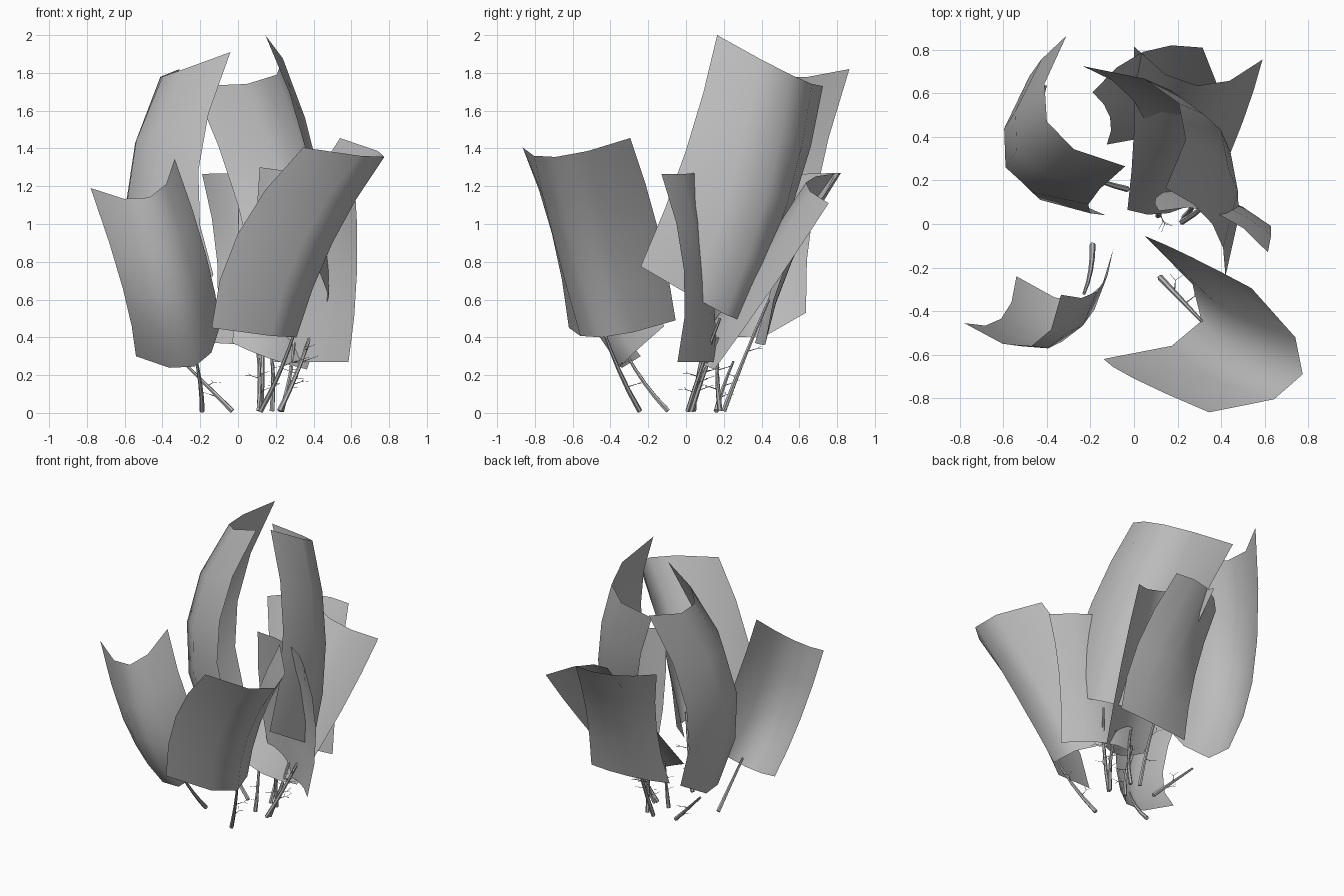
import bpy
import bmesh
import math
import random
from mathutils import Vector

random.seed(4)
if "Cube" in bpy.data.objects:
    bpy.data.objects.remove(bpy.data.objects["Cube"], do_unlink=True)

# One plain grey for everything
grey = bpy.data.materials.new("plain_grey")
grey.use_nodes = True
colour = (0.5, 0.5, 0.5, 1)
grey.diffuse_color = colour
grey.node_tree.nodes["Principled BSDF"].inputs["Base Color"].default_value = colour


def quadratic(start, middle, end, t):
    """Point on the smooth curve that passes through three given points."""
    return (start * (1 - t) * (1 - 2 * t)
            + middle * 4 * t * (1 - t)
            + end * t * (2 * t - 1))


def finish(mesh_data, name, angle):
    """Turn a bmesh into a shaded object with the shared material."""
    mesh = bpy.data.meshes.new(name)
    mesh_data.to_mesh(mesh)
    mesh_data.free()
    mesh.materials.append(grey)
    item = bpy.data.objects.new(name, mesh)
    bpy.context.collection.objects.link(item)
    bpy.ops.object.select_all(action='DESELECT')
    item.select_set(True)
    bpy.context.view_layer.objects.active = item
    bpy.ops.object.shade_smooth_by_angle(angle=math.radians(angle))
    return item


def leaf(name, near_edge, midrib, far_edge, columns=4, rows=4):
    """Curled sheet lofted across two edges and a midrib, each tip to base."""
    ribs = [[Vector(p) for p in path] for path in (near_edge, midrib, far_edge)]
    bm = bmesh.new()
    grid = []
    for row in range(rows + 1):
        across = [quadratic(*path, row / rows) for path in ribs]
        grid.append([bm.verts.new(quadratic(*across, col / columns))
                     for col in range(columns + 1)])
    for upper, lower in zip(grid, grid[1:]):
        for col in range(columns):
            bm.faces.new((upper[col], lower[col], lower[col + 1], upper[col + 1]))
    return finish(bm, name, 80)


def tube(bm, path, thick, thin, sides=6):
    """Tapering round tube along a list of points, closed at both ends."""
    rings = []
    for i, centre in enumerate(path):
        ahead = path[min(i + 1, len(path) - 1)] - path[max(i - 1, 0)]
        turn = ahead.to_track_quat('Z', 'Y')
        radius = thick + (thin - thick) * i / (len(path) - 1)
        rings.append([bm.verts.new(centre + turn @ Vector(
            (radius * math.cos(math.tau * k / sides),
             radius * math.sin(math.tau * k / sides), 0)))
            for k in range(sides)])
    for low, high in zip(rings, rings[1:]):
        for k in range(sides):
            n = (k + 1) % sides
            bm.faces.new((low[k], low[n], high[n], high[k]))
    bm.faces.new(rings[0][::-1])
    bm.faces.new(rings[-1])


def stem(name, base, tip, twigs=2):
    """Slightly bowed stalk with fine forked twigs."""
    base, tip = Vector(base), Vector(tip)
    bow = (base + tip) / 2 + Vector((0.01, -0.01, -0.01))
    bm = bmesh.new()
    tube(bm, [quadratic(base, bow, tip, i / 4) for i in range(5)], 0.014, 0.007)
    for i in range(twigs):
        root = quadratic(base, bow, tip, 0.3 + 0.5 * i / twigs)
        heading = random.uniform(0, math.tau)
        out = Vector((math.cos(heading), math.sin(heading), 0.3)) * 0.055
        elbow = root + out
        tube(bm, [root, elbow], 0.003, 0.0015, 4)
        for bend in (-0.6, 0.5):
            side = Vector((-out.y, out.x, 0.01)) * bend
            tube(bm, [elbow, elbow + out * 0.5 + side], 0.0015, 0.001, 3)
    return finish(bm, name, 40)


# Two broad leaves at the front
leaf("front_right_leaf",
     near_edge=[(-.78, -.455, 1.19), (-.61, -.435, .66), (-.54, -.24, .3)],
     midrib=[(-.47, -.56, 1.14), (-.33, -.54, .62), (-.23, -.35, .245)],
     far_edge=[(-.335, -.325, 1.345), (-.17, -.31, .84), (-.095, -.115, .46)])
leaf("front_left_leaf",
     near_edge=[(.345, -.865, 1.405), (0, -.71, .95), (-.14, -.62, .45)],
     midrib=[(.775, -.69, 1.355), (.5, -.6, .9), (.31, -.445, .4)],
     far_edge=[(.54, -.295, 1.455), (.26, -.15, .98), (.05, -.055, .49)])

# Two tall leaves that arch over the middle
leaf("tall_right_leaf",
     near_edge=[(-.04, .265, 1.91), (-.21, .09, 1.28), (-.13, .04, .73)],
     midrib=[(-.4, .47, 1.78), (-.59, .26, 1.1), (-.43, .25, .4)],
     far_edge=[(-.31, .865, 1.82), (-.48, .68, 1.12), (-.4, .635, .53)])
leaf("tall_left_leaf",
     near_edge=[(.145, .165, 2), (.36, 0, 1.39), (.42, -.24, .775)],
     midrib=[(.205, .555, 1.79), (.4, .43, 1.15), (.45, .21, .52)],
     far_edge=[(-.235, .725, 1.73), (0, .565, 1.1), (.11, .28, .52)])

# Lower leaves on the left and at the back
leaf("low_left_leaf",
     near_edge=[(.615, -.13, 1.265), (.63, -.01, .75), (.585, -.045, .27)],
     midrib=[(.38, .05, 1.27), (.38, .12, .75), (.38, .13, .27)],
     far_edge=[(.115, .06, 1.3), (.1, .12, .75), (.18, .16, .27)])
leaf("low_back_leaf",
     near_edge=[(-.19, .605, 1.265), (-.11, .49, .8), (-.125, .365, .37)],
     midrib=[(.04, .79, 1.27), (.13, .56, .8), (.17, .41, .36)],
     far_edge=[(.315, .81, 1.27), (.42, .54, .82), (.46, .42, .37)])
leaf("slanted_back_leaf",
     near_edge=[(.59, .755, 1.11), (.5, .47, .68), (.365, .15, .23)],
     midrib=[(.29, .635, 1.22), (.23, .34, .76), (.16, .05, .29)],
     far_edge=[(0, .815, 1.27), (0, .43, .81), (-.03, .065, .37)])

# Stalks under the leaves
stem("front_right_stem", (-.19, -.095, .01), (-.23, -.32, .32), twigs=0)
stem("front_left_stem", (.12, -.245, .01), (.31, -.445, .46))
stem("tall_right_stem", (-.03, .16, .01), (-.29, .25, .27))
stem("tall_left_stem", (.22, .01, .01), (.41, .18, .5), twigs=4)
stem("low_left_stem", (.18, .18, .01), (.17, .17, .42))
stem("low_back_stem", (.12, .2, .01), (.12, .44, .6))
stem("slanted_back_stem", (.23, .03, .01), (.3, .17, .4), twigs=4)
stem("middle_stem", (.11, .04, .01), (.1, .1, .36))
